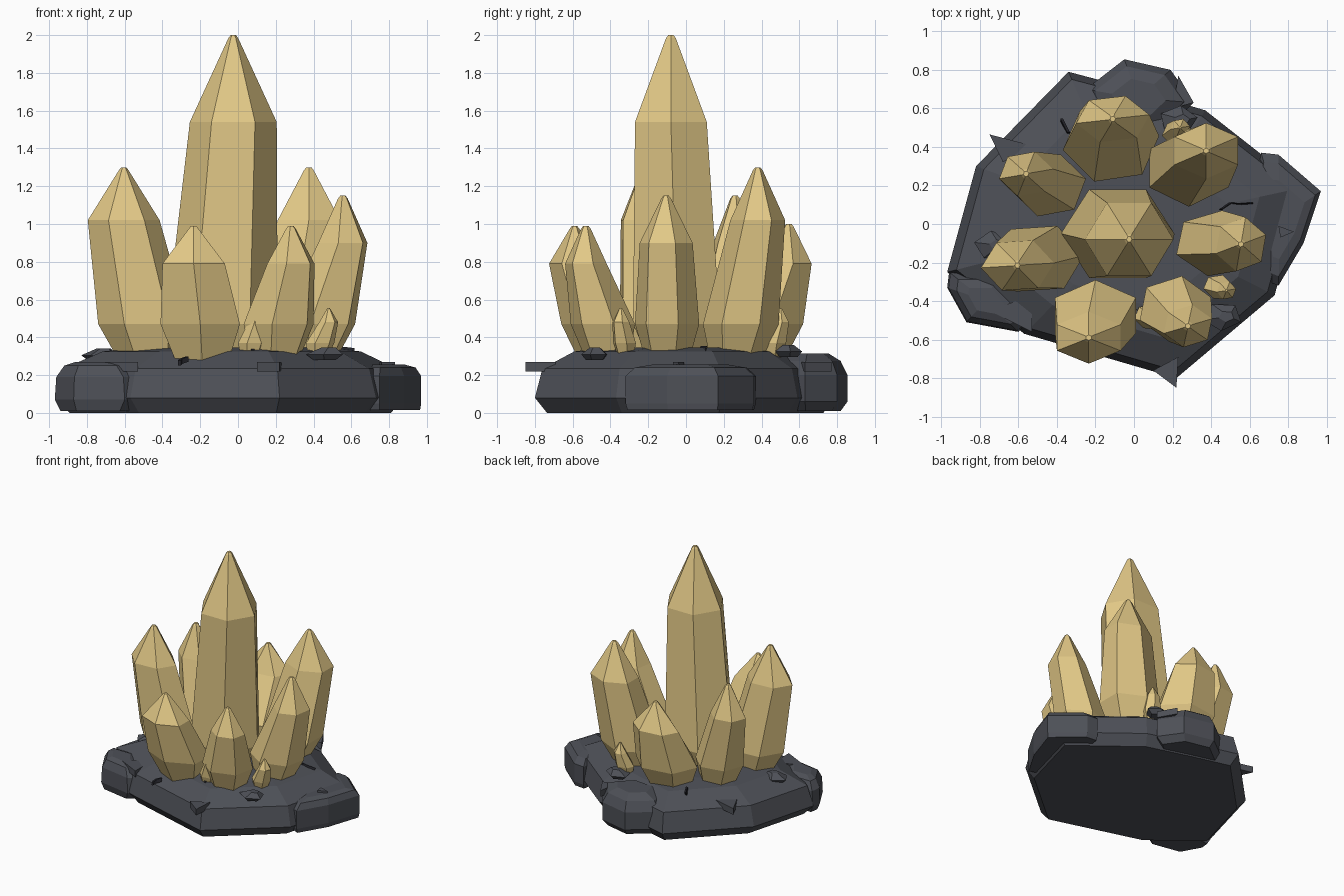
import bpy, bmesh, math
from mathutils import Vector


def material(name, rgb):
    m = bpy.data.materials.new(name)
    m.diffuse_color = (*rgb, 1)
    return m


GOLD = material("gold_crystal", (0.76, 0.58, 0.24))
ROCK = material("dark_rock", (0.075, 0.08, 0.095))
DARK = material("crack_dark", (0.015, 0.015, 0.02))


def loft(name, rings, mat):
    """Closed solid through stacked rings with equal point counts."""
    bm = bmesh.new()
    loops = [[bm.verts.new(p) for p in r] for r in rings]
    n = len(loops[0])
    for a, b in zip(loops, loops[1:]):
        for i in range(n):
            j = (i + 1) % n
            bm.faces.new((a[i], a[j], b[j], b[i]))
    bm.faces.new(loops[0][::-1])
    bm.faces.new(loops[-1])
    bmesh.ops.recalc_face_normals(bm, faces=bm.faces)
    me = bpy.data.meshes.new(name)
    bm.to_mesh(me)
    bm.free()
    me.materials.append(mat)
    ob = bpy.data.objects.new(name, me)
    bpy.context.collection.objects.link(ob)
    return ob


def ring(cx, cy, hx, hy, z, rot, n=6):
    """Polygon ring stretched to half-extents hx, hy."""
    pts = [(math.cos(rot + math.tau * i / n), math.sin(rot + math.tau * i / n)) for i in range(n)]
    mx, my = max(abs(p[0]) for p in pts), max(abs(p[1]) for p in pts)
    return [(cx + p[0] / mx * hx, cy + p[1] / my * hy, z) for p in pts]


def crystal(name, base, foot, tip, shoulder, zs, zt, rot, zf=0.47, z0=0.27):
    """Foot taper, leaning shaft, faceted point."""
    r = math.radians(rot)
    t = 0.02 if zt > 0.7 else 0.008
    bx, by = base[0] - (tip[0] - base[0]) * 0.3, base[1] - (tip[1] - base[1]) * 0.3
    loft(name, [ring(bx, by, foot[0] * 0.66, foot[1] * 0.66, z0, r),
                ring(*base, *foot, zf, r),
                ring(*tip, *shoulder, zs, r),
                ring(*tip, t * 1.3, t * 1.3, zt - t * 0.8, r),
                ring(*tip, t * 0.7, t * 0.7, zt, r)], GOLD)


def boulder(name, outline, levels, centre=None):
    """Outline scaled about its centre at each (z, scale) level."""
    c = Vector(centre) if centre else sum((Vector(p) for p in outline), Vector((0, 0))) / len(outline)
    loft(name, [[(*(c + (Vector(p) - c) * s), z) for p in outline] for z, s in levels], ROCK)


# rock base
boulder("base_slab", [(-0.97, -0.25), (-0.57, -0.57), (0.22, -0.80), (0.73, -0.37), (0.88, 0.19),
                      (0.37, 0.59), (0.0, 0.70), (-0.34, 0.79), (-0.82, 0.30)],
        [(0, 0.92), (0.08, 1), (0.235, 0.95), (0.325, 0.74), (0.345, 0.55)], (0, 0))
boulder("back_boulder", [(-0.25, 0.70), (-0.2, 0.48), (0.12, 0.45), (0.31, 0.63), (0.19, 0.80), (-0.05, 0.855)],
        [(0.01, 0.82), (0.06, 1), (0.2, 1), (0.275, 0.82), (0.315, 0.5)])
boulder("right_boulder", [(0.97, 0.17), (0.75, 0.36), (0.66, 0.37), (0.6, 0.0), (0.70, -0.30), (0.75, -0.32), (0.88, -0.1)],
        [(0.015, 0.97), (0.05, 1), (0.195, 1), (0.24, 0.86), (0.255, 0.6)])
boulder("left_boulder", [(-0.96, -0.25), (-0.97, -0.33), (-0.87, -0.51), (-0.60, -0.56), (-0.52, -0.49), (-0.7, -0.25)],
        [(0.01, 0.85), (0.07, 1), (0.19, 0.96), (0.25, 0.75), (0.27, 0.45)])

# large crystals: base centre, foot half-size, tip, shoulder half-size, heights, rotation
crystal("main_crystal", (-0.085, -0.05), (0.295, 0.23), (-0.025, -0.08), (0.23, 0.19), 1.54, 2.0, 0)
for i, c in enumerate([
    ((-0.50, -0.18), (0.24, 0.17), (-0.605, -0.215), (0.19, 0.13), 1.02, 1.3, 5),
    ((0.285, 0.29), (0.205, 0.20), (0.375, 0.38), (0.165, 0.145), 1.02, 1.3, 30),
    ((0.42, -0.10), (0.20, 0.17), (0.555, -0.105), (0.13, 0.14), 0.9, 1.15, 20),
    ((-0.44, 0.20), (0.19, 0.16), (-0.56, 0.26), (0.14, 0.115), 0.9, 1.15, 12),
    ((-0.12, 0.42), (0.25, 0.20), (-0.11, 0.545), (0.19, 0.12), 0.79, 1.0, 10),
    ((-0.20, -0.475), (0.21, 0.185), (-0.235, -0.59), (0.165, 0.135), 0.79, 0.99, 30),
    ((0.215, -0.44), (0.185, 0.17), (0.28, -0.53), (0.125, 0.11), 0.79, 0.99, 20),
]):
    crystal(f"crystal_{i + 1}", *c)

# small crystals
for i, (b, t) in enumerate([((0.435, -0.325), (0.48, -0.345)), ((0.075, -0.48), (0.105, -0.5)),
                            ((0.22, 0.47), (0.24, 0.5))]):
    crystal(f"small_crystal_{i + 1}", b, (0.075, 0.06), t, (0.05, 0.045), 0.48, 0.555, 10, zf=0.37, z0=0.29)

# flat triangular shards
for i, tri in enumerate([[(0.22, -0.85), (0.23, -0.69), (0.10, -0.76)],
                         [(-0.75, 0.465), (-0.68, 0.32), (-0.54, 0.41)],
                         [(-0.53, -0.56), (-0.53, -0.37), (-0.75, -0.45)],
                         [(0.31, 0.63), (0.23, 0.77), (0.20, 0.60)],
                         [(0.83, -0.04), (0.75, -0.01), (0.76, -0.07)]]):
    loft(f"shard_{i + 1}", [[(x, y, z) for x, y in tri] for z in (0.22, 0.27)], ROCK)

# loose pebbles
for i, (x, y, z, r) in enumerate([(-0.73, -0.11, 0.305, 25), (0.46, -0.48, 0.31, 50), (0.23, 0.54, 0.325, 10)]):
    a = math.radians(r)
    loft(f"pebble_{i + 1}", [ring(x, y, 0.06, 0.05, z - 0.03, a, 5), ring(x, y, 0.10, 0.075, z, a, 5),
                             ring(x + 0.02, y, 0.04, 0.03, z + 0.035, a, 5)], ROCK)

# surface cracks
for i, pts in enumerate([[(0.45, 0.07, 0.345), (0.50, 0.105, 0.345), (0.55, 0.10, 0.342), (0.61, 0.105, 0.335)],
                         [(-0.375, 0.54, 0.325), (-0.355, 0.50, 0.33), (-0.34, 0.47, 0.335)],
                         [(0.02, -0.45, 0.335), (0.06, -0.49, 0.335), (0.08, -0.54, 0.33)],
                         [(-0.27, -0.60, 0.29), (-0.30, -0.625, 0.28), (-0.31, -0.65, 0.27)]]):
    loft(f"crack_{i + 1}", [[(p[0] - 0.007, p[1] - 0.007, p[2] - 0.02), (p[0] + 0.007, p[1] - 0.007, p[2] - 0.02),
                             (p[0] + 0.007, p[1] + 0.007, p[2] + 0.008), (p[0] - 0.007, p[1] + 0.007, p[2] + 0.008)]
                            for p in pts], DARK)
